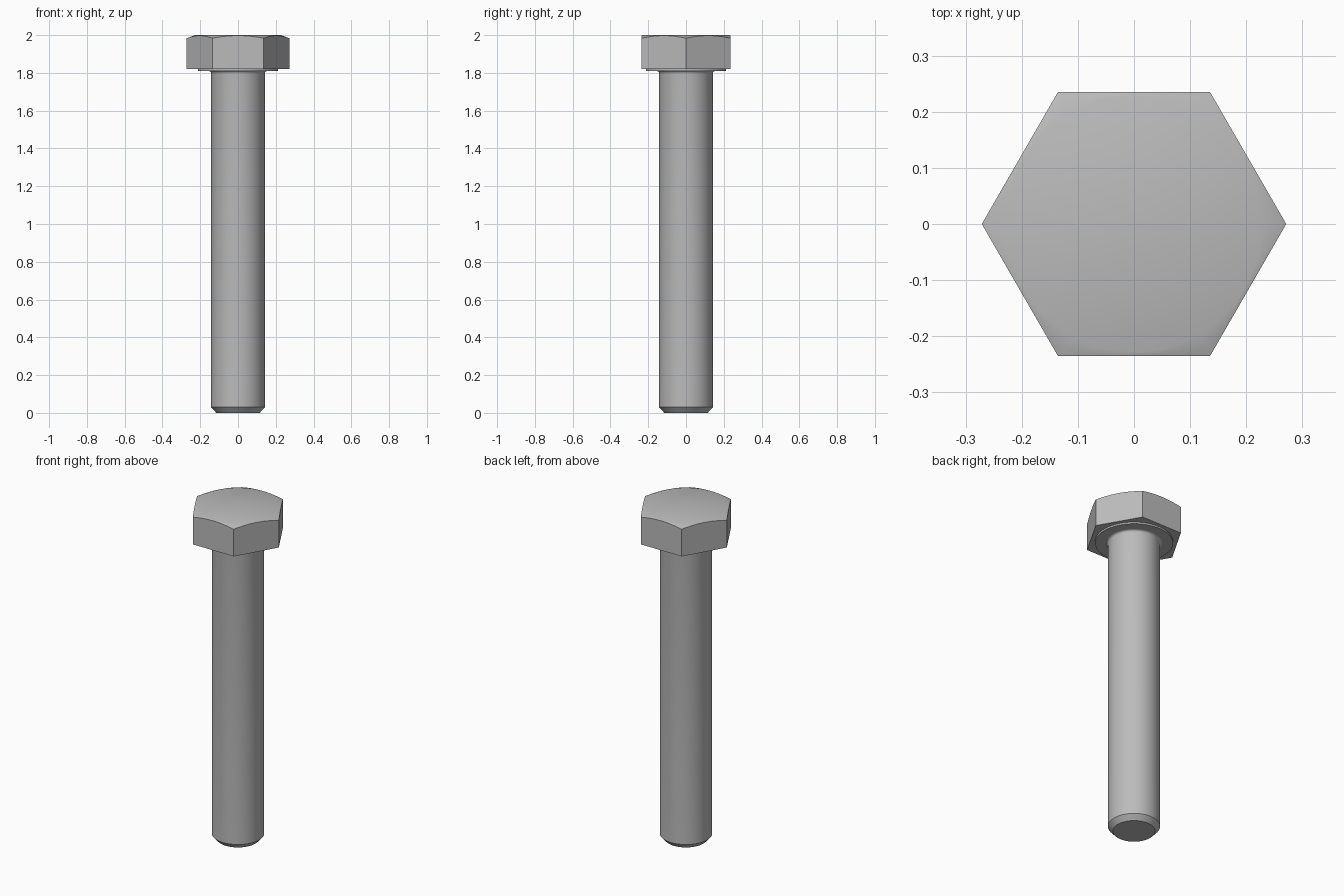
import bpy
import bmesh
from math import sin, cos, pi

cube = bpy.data.objects.get("Cube")
if cube:
    bpy.data.objects.remove(cube, do_unlink=True)

STEEL = (0.5, 0.5, 0.5, 1.0)
SEGMENTS = 96

steel = bpy.data.materials.new("plain steel grey")
steel.use_nodes = True
steel.diffuse_color = STEEL
steel.node_tree.nodes["Principled BSDF"].inputs["Base Color"].default_value = STEEL


def ring_solid(name, rings):
    """Skin a stack of rings, each a function of angle giving (radius, height)."""
    bm = bmesh.new()
    angles = [2 * pi * i / SEGMENTS for i in range(SEGMENTS)]
    loops = []
    for ring in rings:
        loop = []
        for a in angles:
            r, z = ring(a)
            loop.append(bm.verts.new((r * cos(a), r * sin(a), z)))
        loops.append(loop)
    for low, high in zip(loops, loops[1:]):
        for i in range(SEGMENTS):
            j = (i + 1) % SEGMENTS
            bm.faces.new((low[i], low[j], high[j], high[i]))
    bm.faces.new(loops[0][::-1])
    bm.faces.new(loops[-1])
    mesh = bpy.data.meshes.new(name)
    bm.to_mesh(mesh)
    bm.free()
    mesh.materials.append(steel)
    obj = bpy.data.objects.new(name, mesh)
    bpy.context.collection.objects.link(obj)
    bpy.ops.object.select_all(action="DESELECT")
    obj.select_set(True)
    bpy.context.view_layer.objects.active = obj
    bpy.ops.object.shade_smooth_by_angle(angle=pi / 6)
    return obj


def circle(radius, height):
    return lambda a: (radius, height)


# Shank with chamfered tip and a small fillet under the head
SHANK, FILLET, SEAT = 0.142, 0.014, 1.81
profile = [(0.115, 0), (SHANK, 0.03), (SHANK, SEAT - FILLET)]
for k in range(1, 6):
    t = k / 5 * pi / 2
    profile.append((SHANK + FILLET * (1 - cos(t)), SEAT - FILLET * (1 - sin(t))))
profile.append((SHANK + FILLET, SEAT + 0.005))
ring_solid("shank", [circle(r, z) for r, z in profile])

# Thin round bearing face under the head
ring_solid("washer_face", [circle(0.212, SEAT), circle(0.212, 1.825)])

# Hexagonal head, its top corners turned off by a shallow cone
FLAT, CROWN, SLOPE = 0.235, 0.228, 0.38


def hexagon(a):
    return FLAT / cos(a % (pi / 3) - pi / 6)


def hex_top(a):
    r = hexagon(a)
    return r, 2 - SLOPE * (r - CROWN)


ring_solid("hex_head", [lambda a: (hexagon(a), 1.82), hex_top, circle(CROWN, 2)])
